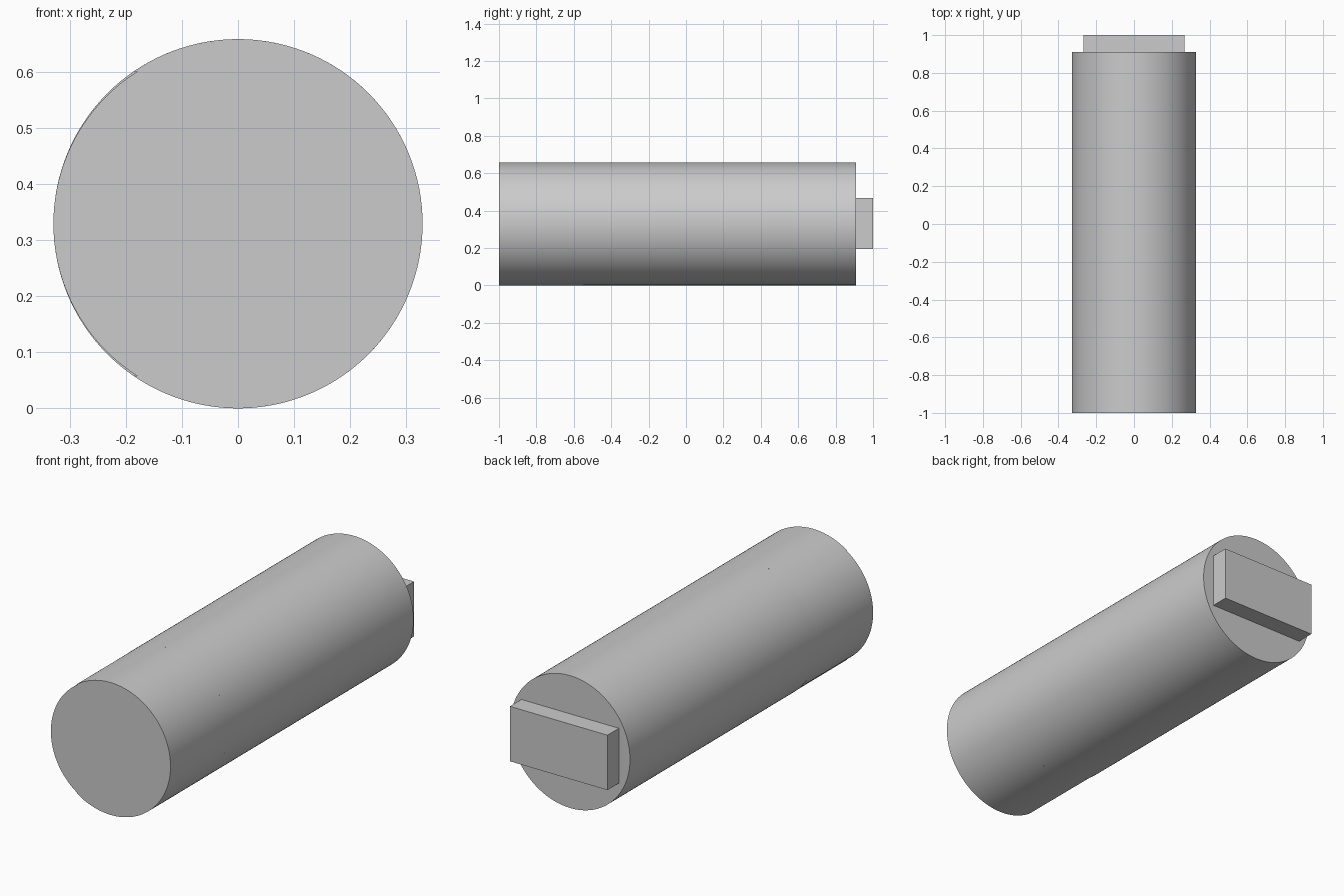
import bpy
import bmesh
from math import sin, cos, radians

if "Cube" in bpy.data.objects:
    bpy.data.objects.remove(bpy.data.objects["Cube"])

R = 0.329          # body radius, also the height of its axis
STEP_Y = -0.55     # where the shallow side recess ends

grey = bpy.data.materials.new("plain grey")
grey.use_nodes = True
grey.diffuse_color = (0.6, 0.6, 0.6, 1)
grey.node_tree.nodes["Principled BSDF"].inputs["Base Color"].default_value = grey.diffuse_color


def arc(radius, start, end, steps, cx=0.0):
    """Points (x, z) along an arc, angles in degrees."""
    angles = [radians(start + (end - start) * i / steps) for i in range(steps + 1)]
    return [(cx + radius * cos(a), R + radius * sin(a)) for a in angles]


def prism(name, outline, y0, y1, back_cap=True):
    """Extrude an (x, z) outline along y."""
    bm = bmesh.new()
    front = [bm.verts.new((x, y0, z)) for x, z in outline]
    back = [bm.verts.new((x, y1, z)) for x, z in outline]
    n = len(outline)
    for i in range(n):
        j = (i + 1) % n
        bm.faces.new((front[i], front[j], back[j], back[i]))
    bm.faces.new(front)
    if back_cap:
        bm.faces.new(back)
    bmesh.ops.recalc_face_normals(bm, faces=bm.faces)
    mesh = bpy.data.meshes.new(name)
    bm.to_mesh(mesh)
    bm.free()
    mesh.materials.append(grey)
    obj = bpy.data.objects.new(name, mesh)
    bpy.context.collection.objects.link(obj)
    bpy.ops.object.select_all(action="DESELECT")
    obj.select_set(True)
    bpy.context.view_layer.objects.active = obj
    bpy.ops.object.shade_smooth_by_angle(angle=radians(30))
    return obj


# Main round body
prism("body", arc(R, 0, 360, 128)[:-1], STEP_Y, 0.91)

# Front section, shaved slightly on its right side by a smaller offset arc
shaved = arc(R, -124.6, 124.6, 90) + arc(0.321, 122.4, 237.6, 42, cx=-0.008)
prism("recessed_front", shaved, -1.0, STEP_Y, back_cap=False)

# Flat drive tab on the back end
w, low, high = 0.268, 0.195, 0.468
prism("drive_tab", [(-w, low), (w, low), (w, high), (-w, high)], 0.91, 1.0)
